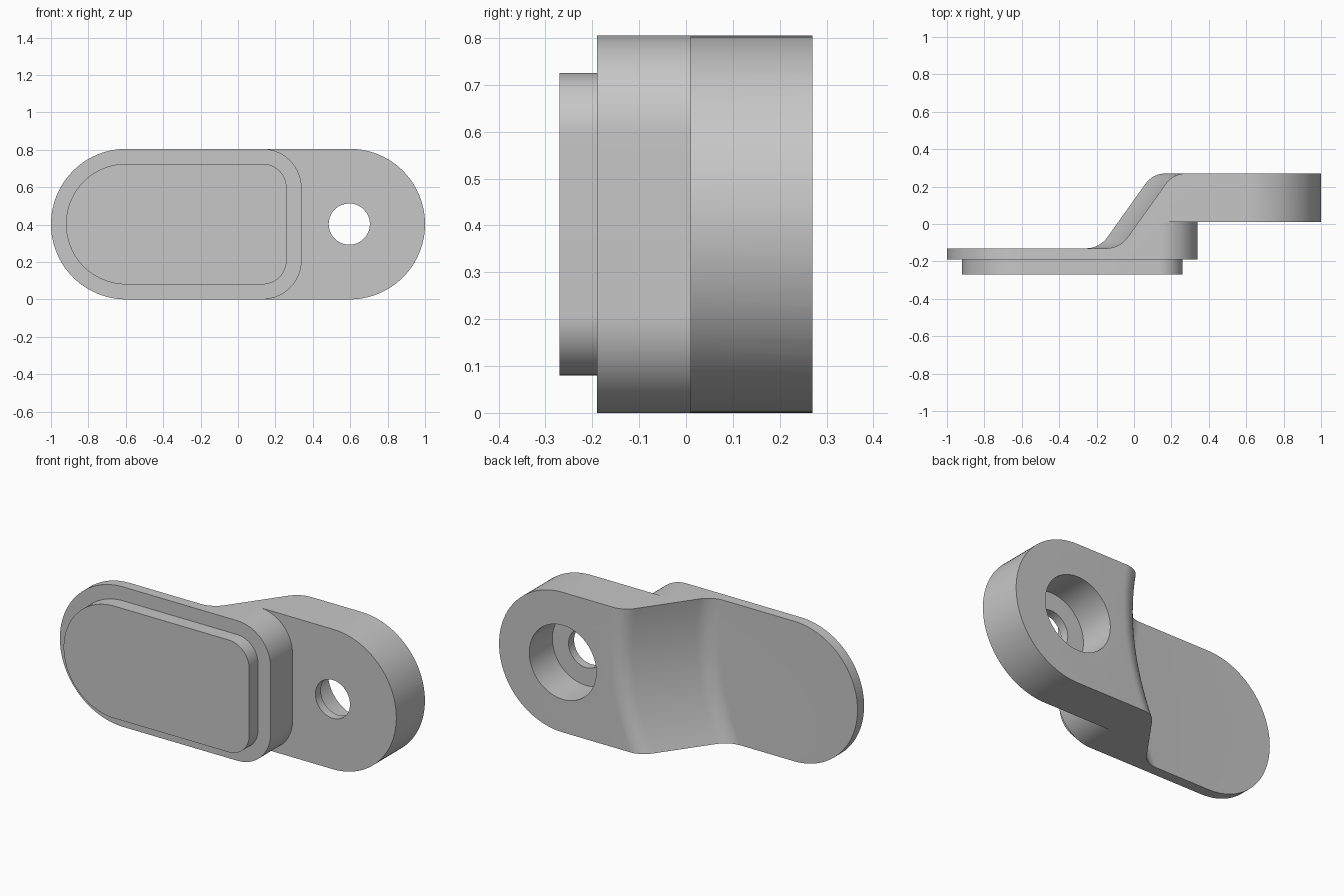
import bpy
import bmesh
import math
from mathutils import Vector

H = 0.805            # overall height
MID = H / 2
HOLE_X = 0.595
COLOUR = (0.57, 0.57, 0.57, 1)

cube = bpy.data.objects.get("Cube")
if cube:
    bpy.data.objects.remove(cube, do_unlink=True)

grey = bpy.data.materials.new("plain grey")
grey.use_nodes = True
grey.diffuse_color = COLOUR
grey.node_tree.nodes["Principled BSDF"].inputs["Base Color"].default_value = COLOUR


def rounded(corners, steps=24):
    """Closed 2D outline from (u, v, radius) corners."""
    out = []
    for i, (u, v, r) in enumerate(corners):
        p = Vector((u, v, 0))
        if r == 0:
            out.append(p)
            continue
        nxt = corners[(i + 1) % len(corners)]
        a = (Vector((*corners[i - 1][:2], 0)) - p).normalized()
        b = (Vector((*nxt[:2], 0)) - p).normalized()
        half = a.angle(b) / 2
        centre = p + (a + b).normalized() * r / math.sin(half)
        start = (p + a * r / math.tan(half) - centre).normalized()
        end = (p + b * r / math.tan(half) - centre).normalized()
        out += [centre + start.slerp(end, k / steps) * r for k in range(steps + 1)]
    clean = [p for i, p in enumerate(out) if (p - out[i - 1]).length > 1e-5]
    return [(p.x, p.y) for p in clean]


def loft(name, rings):
    """Closed solid through matching rings of 3D points."""
    bm = bmesh.new()
    loops = [[bm.verts.new(p) for p in ring] for ring in rings]
    n = len(loops[0])
    for low, high in zip(loops, loops[1:]):
        for i in range(n):
            j = (i + 1) % n
            bm.faces.new((low[i], low[j], high[j], high[i]))
    bm.faces.new(loops[0])
    bm.faces.new(loops[-1])
    bmesh.ops.recalc_face_normals(bm, faces=bm.faces)
    mesh = bpy.data.meshes.new(name)
    bm.to_mesh(mesh)
    bm.free()
    mesh.materials.append(grey)
    obj = bpy.data.objects.new(name, mesh)
    bpy.context.collection.objects.link(obj)
    return obj


def plate(name, corners, y0, y1):
    outline = rounded(corners)
    return loft(name, [[(x, y, z) for x, z in outline] for y in (y0, y1)])


def disc(name, r, y0, y1):
    box = [(HOLE_X + sx * r, MID + sz * r, r) for sx, sz in ((-1, -1), (1, -1), (1, 1), (-1, 1))]
    return plate(name, box, y0, y1)


def combine(target, tool, operation):
    mod = target.modifiers.new(operation, 'BOOLEAN')
    mod.operation = operation
    mod.solver = 'EXACT'
    mod.object = tool
    tool.hide_render = True
    select(target)
    bpy.ops.object.modifier_apply(modifier=mod.name)
    bpy.data.objects.remove(tool, do_unlink=True)


def select(obj):
    bpy.ops.object.select_all(action='DESELECT')
    obj.select_set(True)
    bpy.context.view_layer.objects.active = obj


# Front block and rear arm, left oversize at the back for the ramp cut
body = plate("body", [(-1, 0, MID), (0.34, 0, 0.21), (0.34, H, 0.21), (-1, H, MID)], -0.19, 0.01)
arm = plate("arm", [(-0.4, 0, 0), (1, 0, MID), (1, H, MID), (-0.4, H, 0)], 0.01, 0.4)
combine(body, arm, 'UNION')

# Back cutter: thin plate, filleted ramp, arm back; the ramp sweeps on a hollow arc over height
profile = rounded([(-2, -0.13, 0), (-0.075, -0.13, 0.14), (0.21, 0.27, 0.13),
                   (2, 0.27, 0), (2, 1, 0), (-2, 1, 0)], 10)
rings = []
for k in range(25):
    z = -0.02 + (H + 0.04) * k / 24
    shift = 0.0185 - 0.38 * (z - 0.58) ** 2
    rings.append([(x + shift, y, z) for x, y in profile])
combine(body, loft("ramp_cutter", rings), 'DIFFERENCE')

# Counterbored screw hole
combine(body, disc("bore_cutter", 0.213, 0.06, 0.5), 'DIFFERENCE')
combine(body, disc("hole_cutter", 0.11, -0.1, 0.5), 'DIFFERENCE')

# Raised pad on the front
pad = plate("front_pad", [(-0.92, 0.08, 0.3225), (0.26, 0.08, 0.13),
                          (0.26, 0.725, 0.13), (-0.92, 0.725, 0.3225)], -0.27, -0.19)

for obj in (body, pad):
    select(obj)
    bpy.ops.object.shade_smooth_by_angle(angle=math.radians(25))
